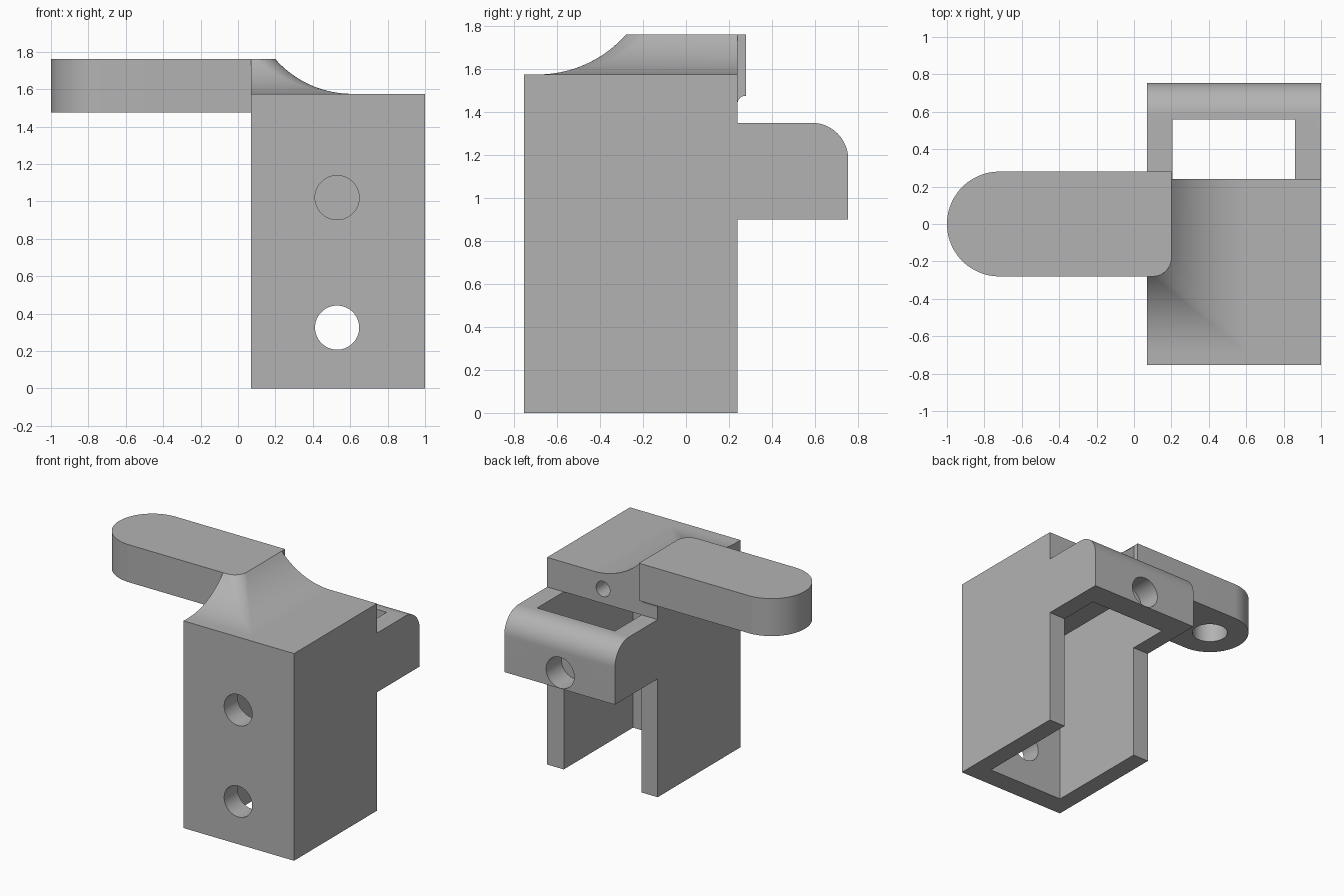
import bpy
import bmesh
from math import cos, sin, pi, radians, sqrt
from mathutils import Vector

old = bpy.data.objects.get("Cube")
if old:
    bpy.data.objects.remove(old, do_unlink=True)

grey = bpy.data.materials.new("plain grey")
grey.use_nodes = True
COLOUR = (0.45, 0.45, 0.45, 1)
grey.diffuse_color = COLOUR
grey.node_tree.nodes["Principled BSDF"].inputs["Base Color"].default_value = COLOUR


def make_object(name, bm):
    mesh = bpy.data.meshes.new(name)
    bm.to_mesh(mesh)
    bm.free()
    mesh.materials.append(grey)
    obj = bpy.data.objects.new(name, mesh)
    bpy.context.collection.objects.link(obj)
    return obj


def arc(cx, cy, r, start, end, steps):
    angles = [radians(start + (end - start) * i / steps) for i in range(steps + 1)]
    return [(cx + r * cos(a), cy + r * sin(a)) for a in angles]


def prism(name, outline, axis, lo, hi):
    """Extrude a flat outline along x (outline in y, z), y (x, z) or z (x, y)."""
    place = {"x": lambda p: (lo, p[0], p[1]),
             "y": lambda p: (p[0], lo, p[1]),
             "z": lambda p: (p[0], p[1], lo)}[axis]
    bm = bmesh.new()
    face = bm.faces.new([bm.verts.new(place(p)) for p in outline])
    out = bmesh.ops.extrude_face_region(bm, geom=[face])
    moved = [v for v in out["geom"] if isinstance(v, bmesh.types.BMVert)]
    step = Vector([hi - lo if a == axis else 0 for a in "xyz"])
    bmesh.ops.translate(bm, verts=moved, vec=step)
    bmesh.ops.recalc_face_normals(bm, faces=bm.faces)
    return make_object(name, bm)


def rod(name, cx, cy, r, axis, lo, hi):
    return prism(name, arc(cx, cy, r, 0, 360, 48)[:-1], axis, lo, hi)


def cut(target, cutter):
    mod = target.modifiers.new("cut", "BOOLEAN")
    mod.operation = "DIFFERENCE"
    mod.solver = "EXACT"
    mod.object = cutter
    bpy.context.view_layer.objects.active = target
    bpy.ops.object.modifier_apply(modifier=mod.name)
    bpy.data.objects.remove(cutter, do_unlink=True)


LEFT, RIGHT = 0.07, 1.0
FRONT, BACK = -0.755, 0.24
TOP, ARM_TOP, ARM_BOTTOM = 1.575, 1.76, 1.475
MID = 0.53

# Housing with the rear loop, as one side profile
profile = [(FRONT, 0), (BACK, 0), (BACK, 0.9), (0.755, 0.9)]
profile += arc(0.585, 1.18, 0.17, 0, 90, 16)
profile += [(BACK, 1.35), (BACK, TOP), (FRONT, TOP)]
housing = prism("housing", profile, "x", LEFT, RIGHT)

# Cavity open at the bottom, the back and through the loop
cavity = [(-0.592, -0.1), (0.56, -0.1), (0.56, 1.5),
          (0.245, 1.5), (0.245, 1.35), (-0.592, 1.35)]
cut(housing, prism("cavity_cutter", cavity, "x", 0.205, 0.86))

# Screw holes: two in front, one in the loop, a small one in the back panel
for z, r, lo, hi in [(0.325, 0.118, -0.9, -0.4), (1.02, 0.118, -0.9, -0.4),
                     (1.02, 0.118, 0.572, 0.9), (1.46, 0.058, -0.05, 0.4)]:
    cut(housing, rod("hole_cutter", MID, z, r, "y", lo, hi))

# Arm with rounded end and a blind hole underneath
ARM_END, HALF, CORNER = 0.2, 0.28, 0.1
outline = arc(-0.72, 0, HALF, 90, 270, 48)
outline += arc(ARM_END - CORNER, CORNER - HALF, CORNER, -90, 0, 12)
outline += [(ARM_END, HALF)]
arm = prism("arm", outline, "z", ARM_BOTTOM, ARM_TOP)
cut(arm, rod("arm_hole_cutter", -0.72, 0, 0.127, "z", 1.3, 1.7))

# Small concave fillet under the arm's overhang at the back
R = 0.035
fillet = [(BACK - 0.02, ARM_BOTTOM + 0.01), (BACK - 0.02, ARM_BOTTOM - R)]
fillet += arc(BACK + R, ARM_BOTTOM - R, R, 180, 90, 8)
fillet += [(BACK + R, ARM_BOTTOM + 0.01)]
overhang_fillet = prism("overhang_fillet", fillet, "x", LEFT, ARM_END)

# Flared foot that blends the arm into the housing top
SPREAD, RISE, STEPS = 0.41, ARM_TOP - TOP, 28
radius = (SPREAD ** 2 + RISE ** 2) / (2 * RISE)
bm = bmesh.new()
rings = []
for i in range(STEPS + 1):
    t = i / STEPS
    run = SPREAD * t
    d = SPREAD - run
    z = TOP + radius - sqrt(radius ** 2 - run ** 2)
    r = max(CORNER * t, 0.003)
    ring = [(LEFT, BACK), (LEFT, -HALF - d)]
    ring += arc(ARM_END + d - r, -HALF - d + r, r, -90, 0, 10)
    ring += [(ARM_END + d, BACK)]
    rings.append([bm.verts.new((x, y, z)) for x, y in ring])
for low, high in zip(rings, rings[1:]):
    for k in range(len(low)):
        n = (k + 1) % len(low)
        bm.faces.new((low[k], low[n], high[n], high[k]))
flared_foot = make_object("flared_foot", bm)

# Smooth the curved faces, keep the edges sharp
for obj in (housing, arm, overhang_fillet, flared_foot):
    bpy.ops.object.select_all(action="DESELECT")
    obj.select_set(True)
    bpy.context.view_layer.objects.active = obj
    bpy.ops.object.shade_smooth_by_angle(angle=radians(30))
